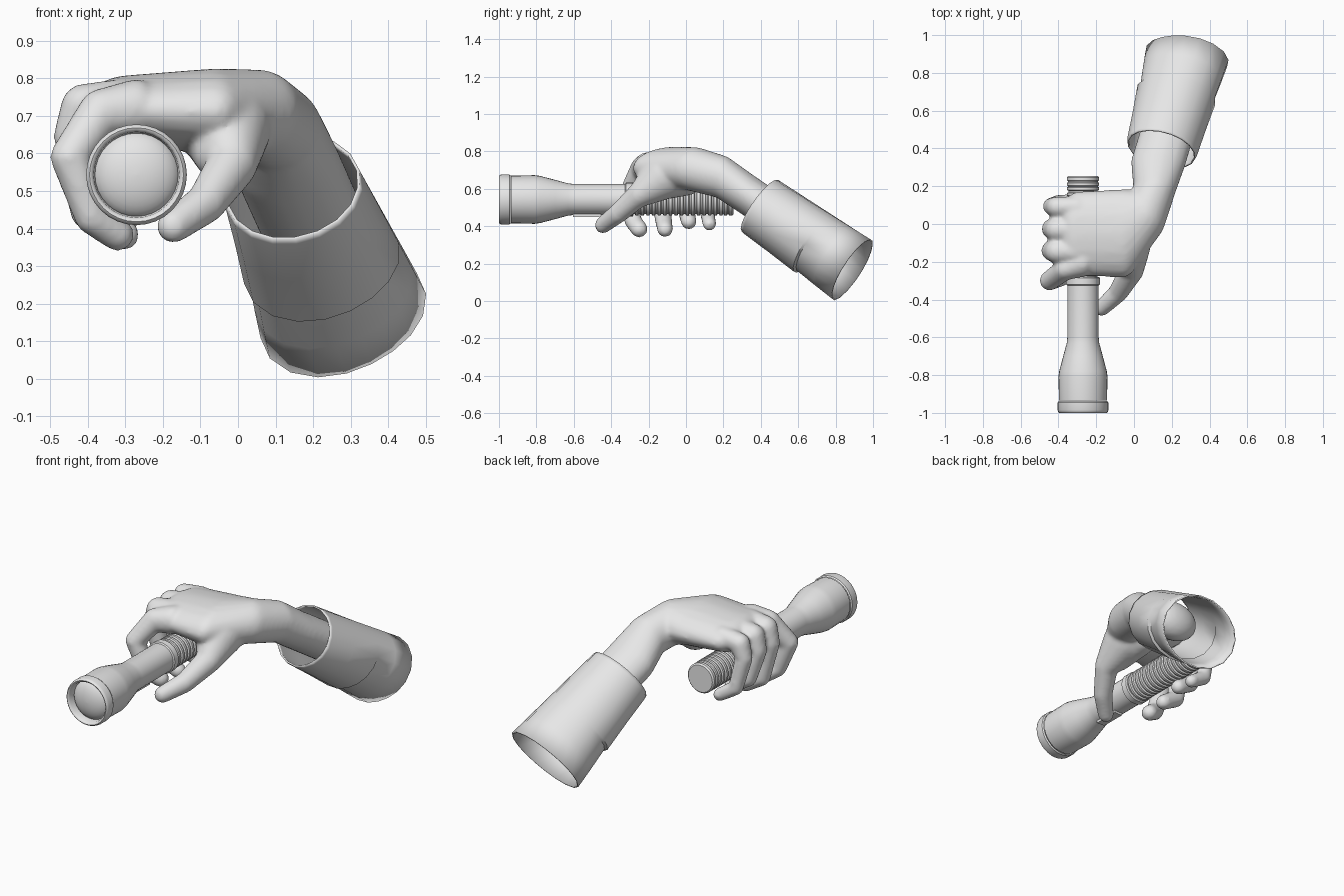
import bpy, bmesh, math
from mathutils import Vector

if "Cube" in bpy.data.objects:
    bpy.data.objects.remove(bpy.data.objects["Cube"])

grey = bpy.data.materials.new("plain_grey")
grey.diffuse_color = (0.8, 0.8, 0.8, 1)
grey.use_nodes = True
grey.node_tree.nodes["Principled BSDF"].inputs["Base Color"].default_value = grey.diffuse_color
AX, AZ = -0.27, 0.543          # torch axis


def finish(name, bm, angle=35):
    bmesh.ops.recalc_face_normals(bm, faces=bm.faces)
    me = bpy.data.meshes.new(name)
    bm.to_mesh(me)
    bm.free()
    me.materials.append(grey)
    me.shade_smooth()
    me.set_sharp_from_angle(angle=math.radians(angle))
    ob = bpy.data.objects.new(name, me)
    bpy.context.collection.objects.link(ob)
    return ob


def skin_rings(bm, rings):
    for a, b in zip(rings, rings[1:]):
        for i in range(len(a)):
            j = (i + 1) % len(a)
            bm.faces.new((a[i], a[j], b[j], b[i]))


def lathe(name, profile, caps=True, n=32):
    """Turn (y, radius) points around the torch axis."""
    bm = bmesh.new()
    rings = []
    for y, r in profile:
        rings.append([bm.verts.new((AX + r * math.cos(k * math.tau / n), y,
                                    AZ + r * math.sin(k * math.tau / n))) for k in range(n)])
    skin_rings(bm, rings)
    if caps:
        bm.faces.new(rings[0])
        bm.faces.new(rings[-1])
    return finish(name, bm)


# Torch: head and smooth barrel
lathe("torch_body", [(-0.935, 0.127), (-0.81, 0.130), (-0.78, 0.126), (-0.70, 0.105),
                     (-0.63, 0.086), (-0.60, 0.083), (-0.28, 0.083)])
# Rounded bezel around the lens
lathe("torch_bezel", [(-0.95, 0.110), (-0.99, 0.114), (-0.998, 0.120), (-1.0, 0.125),
                      (-0.995, 0.131), (-0.985, 0.134), (-0.945, 0.134), (-0.937, 0.128)], caps=False)
# Domed lens
lathe("torch_lens", [(-0.937 - 0.060 * math.cos(a), 0.116 * math.sin(a))
                     for a in [0.02 + k * (math.pi / 2 - 0.02) / 8 for k in range(9)]])
# Collar and ribbed grip
lathe("torch_collar", [(-0.325, 0.083), (-0.32, 0.090), (-0.285, 0.090), (-0.28, 0.083)])
ribs = []
for k in range(16):
    y = -0.28 + k * 0.03
    ribs += [(y, 0.077), (y + 0.006, 0.077), (y + 0.010, 0.086), (y + 0.024, 0.086), (y + 0.028, 0.077)]
lathe("torch_grip", ribs)
lathe("torch_tail_cap", [(0.195, 0.074), (0.205, 0.085), (0.218, 0.085), (0.222, 0.079),
                         (0.227, 0.079), (0.231, 0.085), (0.247, 0.085), (0.255, 0.077)])
# Switch plate under the barrel
bm = bmesh.new()
bmesh.ops.create_cube(bm, size=1)
for v in bm.verts:
    v.co = (AX + v.co.x * 0.05, -0.53 + v.co.y * 0.15, 0.459 + v.co.z * 0.02)
finish("torch_switch", bm)

# Hand: chains of hulled ellipsoids (x, y, z, rx, ry, rz), fused into one skin
chains = [
    # forearm, wrist and back of the hand
    [(0.205, 0.58, 0.40, 0.145, 0.09, 0.11), (0.130, 0.33, 0.568, 0.146, 0.09, 0.11),
     (0.11, 0.19, 0.664, 0.114, 0.09, 0.115), (0.055, 0.04, 0.706, 0.115, 0.14, 0.117),
     (-0.06, -0.05, 0.712, 0.11, 0.235, 0.114), (-0.30, -0.05, 0.715, 0.10, 0.222, 0.092)],
    # thumb and its root
    [(-0.03, -0.10, 0.67, 0.12, 0.14, 0.12), (-0.015, -0.25, 0.57, 0.066, 0.06, 0.070),
     (-0.085, -0.365, 0.468, 0.053, 0.050, 0.055), (-0.172, -0.445, 0.406, 0.045, 0.043, 0.046)],
    # fleshy web between thumb and palm
    [(-0.06, -0.02, 0.65, 0.09, 0.12, 0.09), (-0.055, -0.19, 0.605, 0.065, 0.07, 0.075)],
    # index finger
    [(-0.27, -0.20, 0.72, 0.06, 0.08, 0.078), (-0.365, -0.240, 0.708, 0.060, 0.058, 0.064),
     (-0.448, -0.30, 0.590, 0.052, 0.052, 0.052), (-0.388, -0.285, 0.432, 0.048, 0.046, 0.048),
     (-0.320, -0.250, 0.384, 0.044, 0.046, 0.045)],
]
# middle, ring and little fingers: knuckle y, tip y, tip z, thickness
for ky, ty, tz, s in [(-0.145, -0.112, 0.384, 1.0), (-0.030, 0.015, 0.424, 0.98), (0.090, 0.125, 0.412, 0.86)]:
    chain = []
    for x, t, z, r in [(-0.30, 0, 0.735, 0.064), (-0.408, 0, 0.722, 0.064), (-0.437, 0.1, 0.645, 0.054),
                       (-0.400, 0.7, tz + 0.06, 0.047), (-0.305, 1, tz, 0.043)]:
        chain.append((x, ky + (ty - ky) * t, z, r * s, r * s, r * s))
    chains.append(chain)

ball = bmesh.new()
bmesh.ops.create_icosphere(ball, subdivisions=3, radius=1)
unit = [v.co.copy() for v in ball.verts]
ball.free()
bm = bmesh.new()
for chain in chains:
    for pair in zip(chain, chain[1:]):
        pts = [bm.verts.new((e[0] + p.x * e[3], e[1] + p.y * e[4], e[2] + p.z * e[5]))
               for e in pair for p in unit]
        bmesh.ops.convex_hull(bm, input=pts)
bmesh.ops.delete(bm, geom=[v for v in bm.verts if not v.link_faces], context='VERTS')
hand = finish("hand", bm)
fuse = hand.modifiers.new("fuse", 'REMESH')
fuse.mode = 'VOXEL'
fuse.voxel_size = 0.010
fuse.use_smooth_shade = True
soft = hand.modifiers.new("soften", 'SMOOTH')
soft.factor = 0.5
soft.iterations = 12

# Sleeve: flared open tube with a fold step on its underside
start, end = Vector((0.145, 0.395, 0.51)), Vector((0.28, 0.888, 0.168))
d = (end - start).normalized()
side = d.cross(Vector((0, 0, 1))).normalized()
up = side.cross(d)
bm = bmesh.new()
rings = []
N = 18
for t, fold in [(0, 0), (0.03, 0.003), (0.3, 0.003), (0.585, 0.006), (0.60, -0.008), (0.8, -0.003), (1, 0)]:
    c = start.lerp(end, t)
    ring = []
    for k in range(N):
        a = k * math.tau / N
        f = fold if math.sin(a) < 0.1 else 0
        f += 0.018 * t * math.sin(2 * a)      # slanted, loose hem
        ring.append(bm.verts.new(c + side * math.cos(a) * (0.186 + 0.034 * t + f)
                                 + up * math.sin(a) * (0.168 + 0.026 * t + f)))
    rings.append(ring)
skin_rings(bm, rings)
sleeve = finish("sleeve", bm, 40)
rim = sleeve.modifiers.new("cloth", 'SOLIDIFY')
rim.thickness = 0.008
rim.offset = -1
